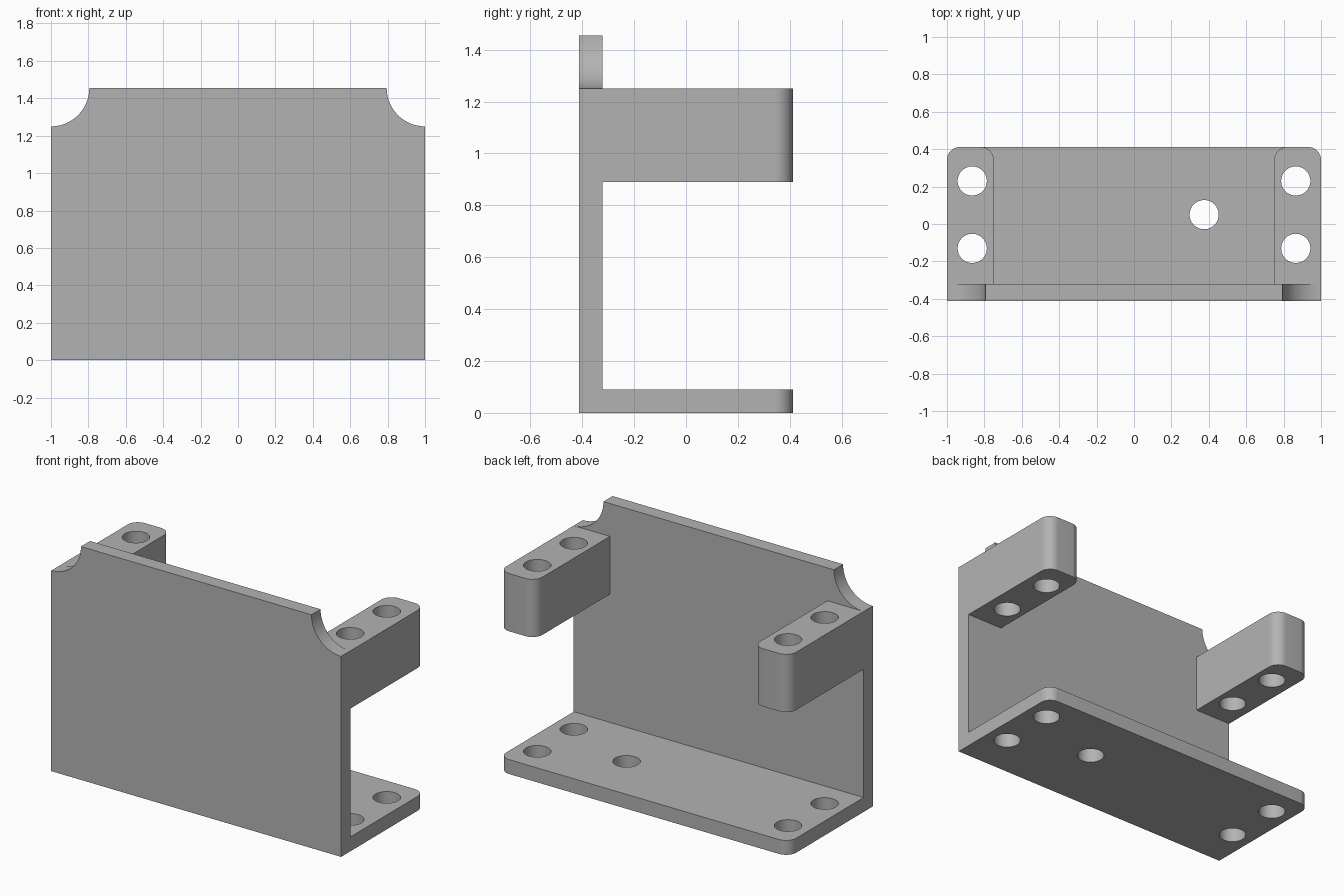
import bpy, bmesh, math
from mathutils import Vector

cube = bpy.data.objects.get("Cube")
if cube:
    bpy.data.objects.remove(cube, do_unlink=True)

WALL = 0.09
FRONT, BACK = -0.412, 0.412
INNER = FRONT + WALL
TOP, ARM_TOP, ARM_BOTTOM = 1.455, 1.25, 0.89
ARM_INNER = 0.75
CORNER, HOLE = 0.07, 0.078

mat = bpy.data.materials.new("plain grey")
mat.use_nodes = True
grey = (0.45, 0.45, 0.45, 1)
mat.diffuse_color = grey
mat.node_tree.nodes["Principled BSDF"].inputs["Base Color"].default_value = grey


def arc(cx, cy, r, start, end, steps=16):
    angles = [math.radians(start + (end - start) * i / steps) for i in range(steps + 1)]
    return [(cx + r * math.cos(a), cy + r * math.sin(a)) for a in angles]


def prism(name, outline, direction, to_3d):
    """Extrude a flat outline along a direction."""
    bm = bmesh.new()
    face = bm.faces.new([bm.verts.new(to_3d(u, v)) for u, v in outline])
    new = bmesh.ops.extrude_face_region(bm, geom=[face])["geom"]
    verts = [g for g in new if isinstance(g, bmesh.types.BMVert)]
    bmesh.ops.translate(bm, verts=verts, vec=Vector(direction))
    bmesh.ops.recalc_face_normals(bm, faces=bm.faces)
    mesh = bpy.data.meshes.new(name)
    bm.to_mesh(mesh)
    bm.free()
    obj = bpy.data.objects.new(name, mesh)
    bpy.context.collection.objects.link(obj)
    mesh.materials.append(mat)
    return obj


def shelf(name, x0, x1, z0, z1, holes):
    """Horizontal slab with rounded back corners and drilled holes."""
    outline = [(x0, INNER), (x1, INNER)]
    outline += arc(x1 - CORNER, BACK - CORNER, CORNER, 0, 90)
    outline += arc(x0 + CORNER, BACK - CORNER, CORNER, 90, 180)
    obj = prism(name, outline, (0, 0, z1 - z0), lambda u, v: (u, v, z0))
    for x, y in holes:
        drill = prism("drill", arc(x, y, HOLE, 0, 360, 48)[:-1],
                      (0, 0, z1 - z0 + 0.2), lambda u, v: (u, v, z0 - 0.1))
        mod = obj.modifiers.new("hole", "BOOLEAN")
        mod.operation, mod.solver, mod.object = "DIFFERENCE", "EXACT", drill
        bpy.context.view_layer.objects.active = obj
        bpy.ops.object.modifier_apply(modifier=mod.name)
        bpy.data.objects.remove(drill, do_unlink=True)
    return obj


# Upright front plate with scooped top corners
scoop = TOP - ARM_TOP
outline = [(-1, 0), (1, 0)]
outline += arc(1, TOP, scoop, 270, 180, 24)
outline += arc(-1, TOP, scoop, 0, -90, 24)
parts = [prism("front_plate", outline, (0, WALL, 0), lambda u, v: (u, FRONT, v))]

# Base plate, with the arm holes repeated plus one offset hole
left_holes = [(0.865, 0.23), (0.865, -0.13)]
right_holes = [(-x, y) for x, y in left_holes]
parts.append(shelf("base_plate", -1, 1, 0, WALL,
                   left_holes + right_holes + [(0.375, 0.05)]))

# Upper mounting arms
parts.append(shelf("left_arm", ARM_INNER, 1, ARM_BOTTOM, ARM_TOP, left_holes))
parts.append(shelf("right_arm", -1, -ARM_INNER, ARM_BOTTOM, ARM_TOP, right_holes))

# Smooth the curved walls and keep the edges sharp
bpy.ops.object.select_all(action="DESELECT")
for part in parts:
    part.select_set(True)
bpy.context.view_layer.objects.active = parts[0]
bpy.ops.object.shade_smooth_by_angle(angle=math.radians(30))
